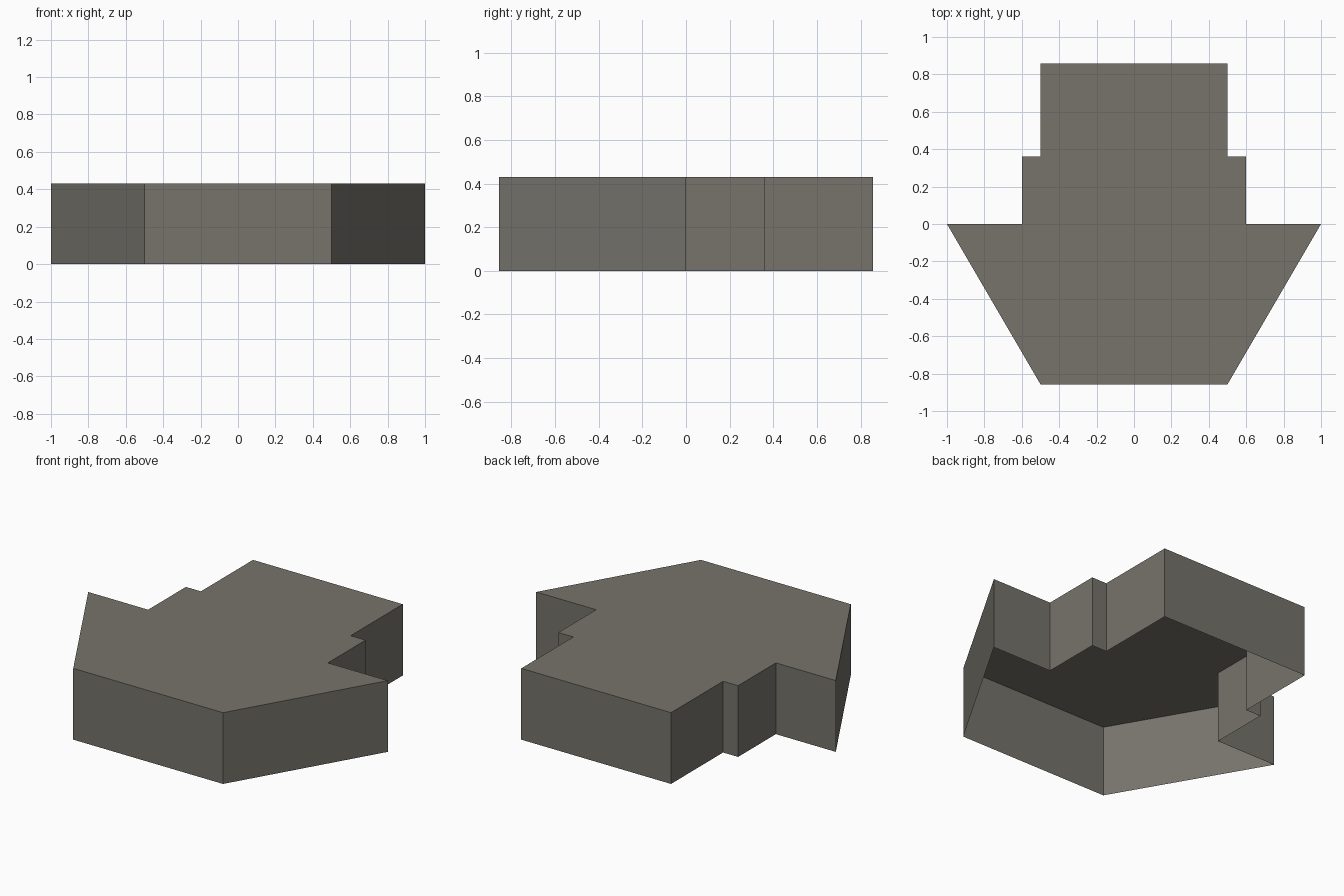
import bpy
import bmesh

if "Cube" in bpy.data.objects:
    bpy.data.objects.remove(bpy.data.objects["Cube"])

HEIGHT = 0.43

# Right half of the outline, front to back; left half is mirrored
half = [(0.5, -0.857), (1.0, 0.0), (0.6, 0.0), (0.6, 0.36), (0.5, 0.36), (0.5, 0.857)]
outline = half + [(-x, y) for x, y in reversed(half)]

# Open-bottomed shell: one top face and a strip of walls
bm = bmesh.new()
low = [bm.verts.new((x, y, 0)) for x, y in outline]
high = [bm.verts.new((x, y, HEIGHT)) for x, y in outline]
bm.faces.new(high)
n = len(outline)
for i in range(n):
    j = (i + 1) % n
    bm.faces.new((low[i], low[j], high[j], high[i]))

mesh = bpy.data.meshes.new("notched_hex_shell")
bm.to_mesh(mesh)
bm.free()
shell = bpy.data.objects.new("notched_hex_shell", mesh)
bpy.context.collection.objects.link(shell)

# Warm grey stone colour
grey = bpy.data.materials.new("warm_grey")
grey.diffuse_color = (0.18, 0.172, 0.147, 1)
grey.use_nodes = True
grey.node_tree.nodes["Principled BSDF"].inputs["Base Color"].default_value = grey.diffuse_color
mesh.materials.append(grey)
